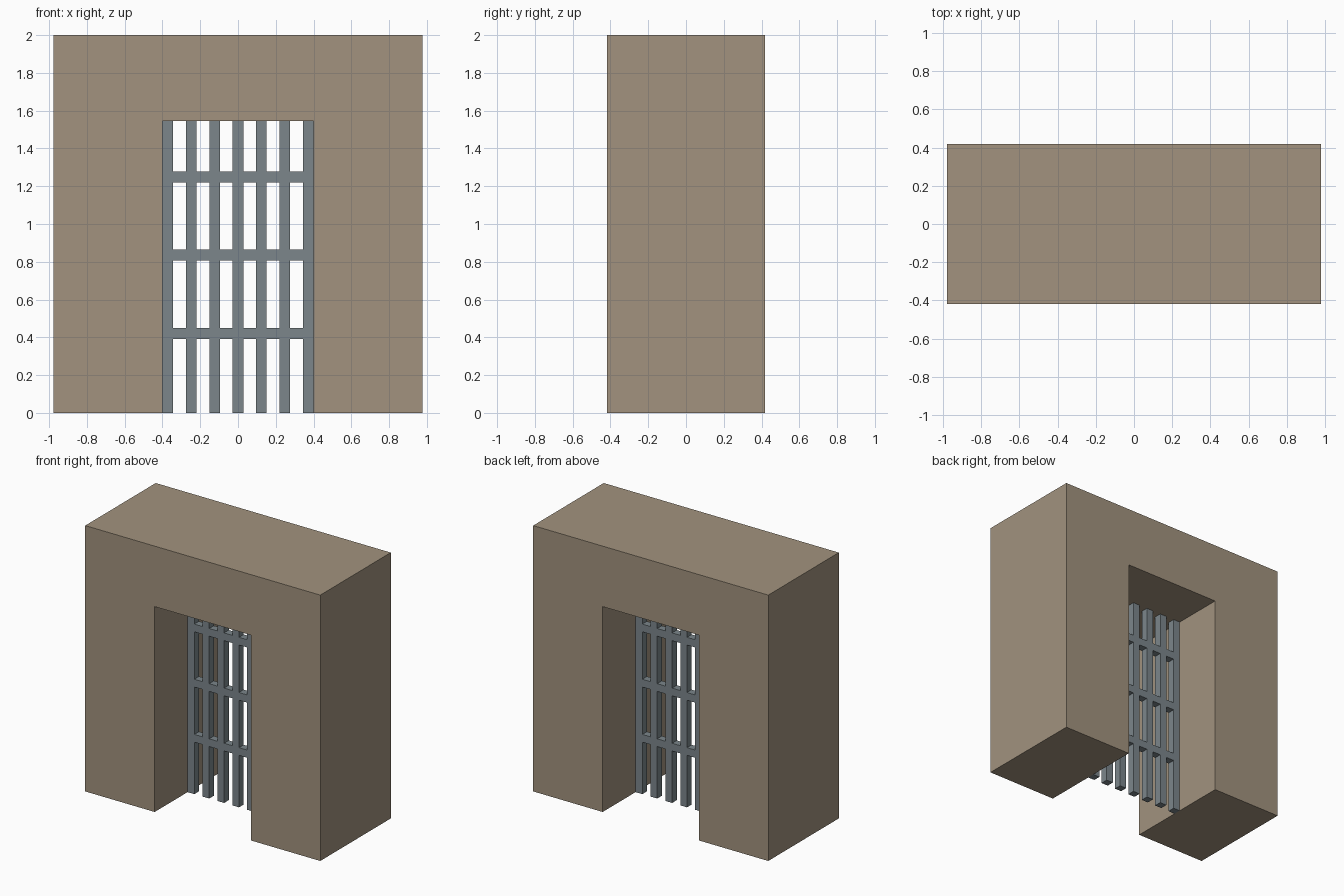
import bpy, bmesh

if "Cube" in bpy.data.objects:
    bpy.data.objects.remove(bpy.data.objects["Cube"])

W, D, H = 0.978, 0.419, 2.0     # wall half width, half depth, height
OW, OH = 0.40, 1.545            # opening half width, height
BAR = 0.056                     # square bar thickness


def material(name, color):
    m = bpy.data.materials.new(name)
    m.diffuse_color = (*color, 1)
    m.use_nodes = True
    m.node_tree.nodes["Principled BSDF"].inputs["Base Color"].default_value = m.diffuse_color
    return m


def finish(name, bm, mat):
    bmesh.ops.recalc_face_normals(bm, faces=bm.faces)
    me = bpy.data.meshes.new(name)
    bm.to_mesh(me)
    bm.free()
    me.materials.append(mat)
    ob = bpy.data.objects.new(name, me)
    bpy.context.collection.objects.link(ob)
    return ob


def box(name, x0, x1, y0, y1, z0, z1, mat):
    bm = bmesh.new()
    bmesh.ops.create_cube(bm, size=1)
    for v in bm.verts:
        v.co = (x1 if v.co.x > 0 else x0,
                y1 if v.co.y > 0 else y0,
                z1 if v.co.z > 0 else z0)
    return finish(name, bm, mat)


stone = material("stone", (0.36, 0.29, 0.21))
iron = material("iron", (0.20, 0.24, 0.26))

# Gate wall: arch-shaped profile extruded through its depth
bm = bmesh.new()
profile = [(-W, 0), (-OW, 0), (-OW, OH), (OW, OH), (OW, 0), (W, 0), (W, H), (-W, H)]
face = bm.faces.new([bm.verts.new((x, -D, z)) for x, z in profile])
new = bmesh.ops.extrude_face_region(bm, geom=[face])["geom"]
bmesh.ops.translate(bm, vec=(0, 2 * D, 0),
                    verts=[g for g in new if isinstance(g, bmesh.types.BMVert)])
finish("gate_wall", bm, stone)

# Upright bars of the portcullis
b = BAR / 2
for i in range(7):
    x = (i - 3) * 0.124
    box(f"upright_bar_{i + 1}", x - b, x + b, -b, b, 0, OH, iron)

# Cross rails, flush with the bars
for i, z in enumerate((0.42, 0.835, 1.25)):
    box(f"cross_rail_{i + 1}", -OW, OW, -b, b, z - 0.029, z + 0.029, iron)
